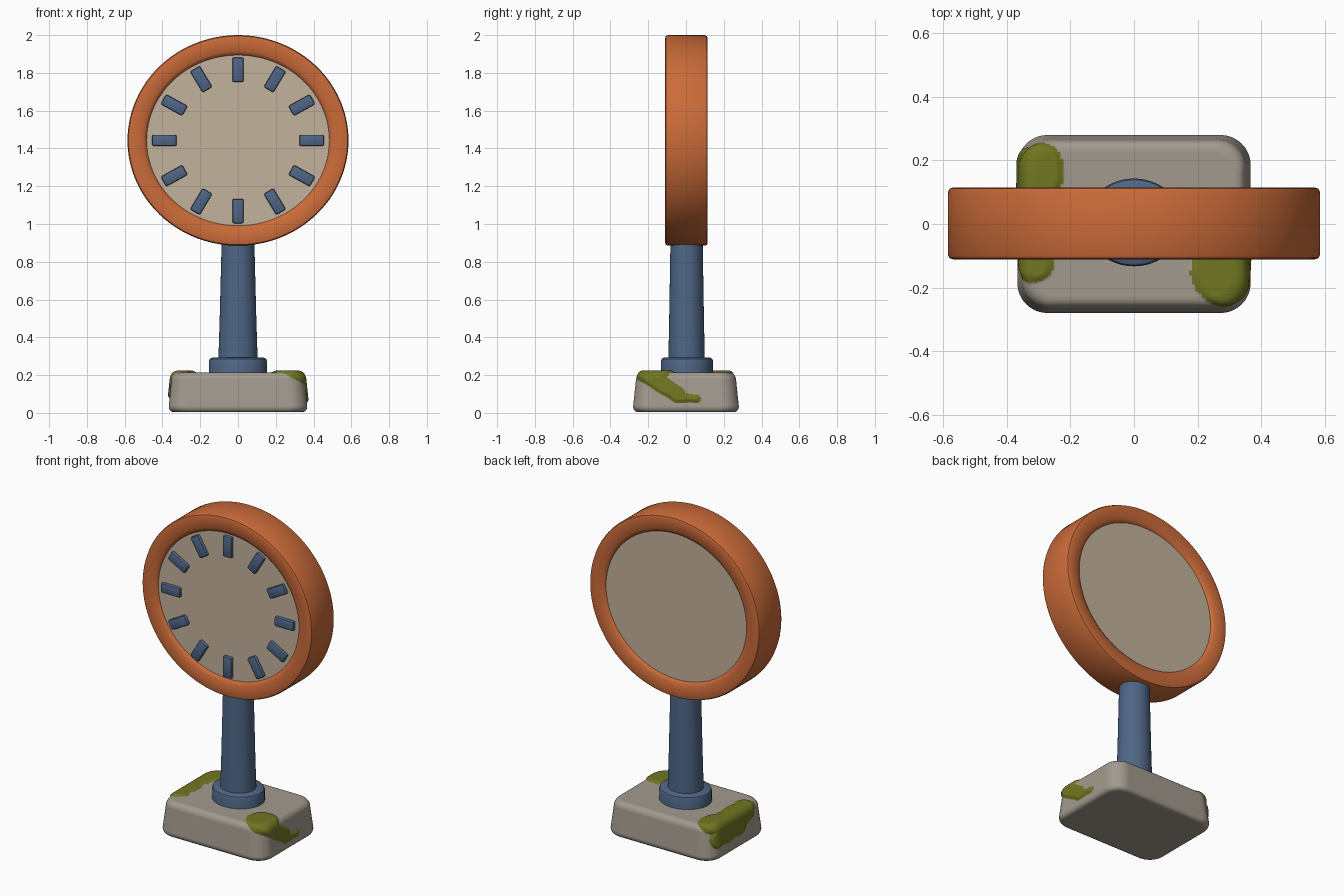
import bpy, bmesh, math
from mathutils import Vector

if "Cube" in bpy.data.objects:
    bpy.data.objects.remove(bpy.data.objects["Cube"])


def srgb(r, g, b):
    def lin(c):
        c /= 255
        return c / 12.92 if c <= 0.04045 else ((c + 0.055) / 1.055) ** 2.4
    return (lin(r), lin(g), lin(b), 1)


def material(name, col):
    m = bpy.data.materials.new(name)
    m.diffuse_color = srgb(*col)
    m.use_nodes = True
    m.node_tree.nodes["Principled BSDF"].inputs["Base Color"].default_value = m.diffuse_color
    return m


ORANGE = material("orange", (203, 107, 57))
CREAM = material("cream", (196, 178, 156))
BLUE = material("slate blue", (79, 102, 134))
STONE = material("grey stone", (162, 154, 143))
MOSS = material("moss green", (112, 118, 33))


def finish(bm, name, *mats):
    bmesh.ops.recalc_face_normals(bm, faces=bm.faces[:])
    me = bpy.data.meshes.new(name)
    bm.to_mesh(me)
    bm.free()
    ob = bpy.data.objects.new(name, me)
    bpy.context.collection.objects.link(ob)
    for m in mats:
        me.materials.append(m)
    for o in bpy.context.selected_objects:
        o.select_set(False)
    ob.select_set(True)
    bpy.context.view_layer.objects.active = ob
    bpy.ops.object.shade_smooth_by_angle(angle=math.radians(35))
    return ob


def lathe(name, rings, mat, axis, centre, closed=False, n=96):
    """rings: (rx, r_other, height along axis); axis 'Y' or 'Z'."""
    bm = bmesh.new()
    loops = []
    for rx, ro, h in rings:
        loop = []
        for i in range(n):
            a = 2 * math.pi * i / n
            c, s = rx * math.cos(a), ro * math.sin(a)
            p = Vector((c, h, s)) if axis == 'Y' else Vector((c, s, h))
            loop.append(bm.verts.new(p + Vector(centre)))
        loops.append(loop)
    pairs = list(zip(loops, loops[1:]))
    if closed:
        pairs.append((loops[-1], loops[0]))
    else:
        bm.faces.new(loops[0])
        bm.faces.new(loops[-1])
    for p, q in pairs:
        for i in range(n):
            j = (i + 1) % n
            bm.faces.new((p[i], p[j], q[j], q[i]))
    return finish(bm, name, mat)


CZ = 1.4425
RX, RZ = 0.585, 0.5575       # outer rim
IX, IZ = 0.478, 0.446        # opening
CENTRE = (0, 0.002, CZ)

# clock rim: rounded rectangular section swept round an oval
section = [(0, -0.08), (0, 0.08), (0.008, 0.098), (0.025, 0.109),
           (0.09, 0.113), (0.102, 0.109), (0.107, 0.098),
           (0.107, -0.098), (0.102, -0.109), (0.09, -0.113),
           (0.025, -0.109), (0.008, -0.098)]
rim = []
for d, y in section:
    t = d / 0.107
    rim.append((IX + (RX - IX) * t, IZ + (RZ - IZ) * t, y))
lathe("clock_rim", rim, ORANGE, 'Y', CENTRE, closed=True)

# dial plate, seen on front and back
lathe("dial", [(IX + 0.02, IZ + 0.02, -0.092), (IX + 0.02, IZ + 0.02, 0.092)],
      CREAM, 'Y', CENTRE)

# twelve hour markers
bm = bmesh.new()
for k in range(12):
    a = k * math.pi / 6
    u = Vector((0.39 * math.cos(a), 0, 0.374 * math.sin(a)))
    d = u.normalized()
    s = Vector((-d.z, 0, d.x))
    new = bmesh.ops.create_cube(bm, size=1)["verts"]
    for v in new:
        x, y, z = v.co
        v.co = u + d * (x * 0.13) + s * (z * 0.06) + Vector((0, y * 0.04 - 0.091, CZ))
bmesh.ops.bevel(bm, geom=bm.edges[:], offset=0.009, segments=2,
                affect='EDGES', profile=0.5)
finish(bm, "hour_markers", BLUE)

# post and collar
lathe("post", [(0.105, 0.097, 0.25), (0.097, 0.092, 0.5), (0.086, 0.085, 0.93)],
      BLUE, 'Z', (0, 0.003, 0), n=40)
lathe("collar", [(0.153, 0.138, 0.18), (0.153, 0.138, 0.275), (0.149, 0.134, 0.286),
                 (0.138, 0.124, 0.292)], BLUE, 'Z', (0, 0.005, 0), n=48)

# moss blobs: (start, end, radius)
blobs = [((0.29, -0.17, 0.21), (0.27, -0.15, 0.21), 0.092),
         ((0.35, -0.19, 0.19), (0.365, -0.05, 0.10), 0.045),
         ((0.365, -0.05, 0.085), (0.365, 0.05, 0.075), 0.026),
         ((-0.30, 0.18, 0.21), (-0.30, 0.15, 0.21), 0.078),
         ((-0.32, -0.12, 0.21), (-0.32, 0.10, 0.21), 0.066),
         ((-0.36, -0.03, 0.14), (-0.355, 0.19, 0.135), 0.058),
         ((-0.36, -0.11, 0.18), (-0.36, 0.0, 0.15), 0.052)]
blobs = [(Vector(a), Vector(b), r) for a, b, r in blobs]


def moss_depth(p):
    best = -1
    for a, b, r in blobs:
        ab = b - a
        t = min(1, max(0, (p - a).dot(ab) / ab.length_squared))
        best = max(best, r - (p - a - ab * t).length)
    return best + 0.004 * math.sin(45 * p.x + 20 * p.z) * math.sin(50 * p.y)


# stone base: fine box rounded in plan and along top and bottom edges
bm = bmesh.new()
bmesh.ops.create_cube(bm, size=2)
bmesh.ops.subdivide_edges(bm, edges=bm.edges[:], cuts=64, use_grid_fill=True)
HX, HY, R, E = 0.37, 0.283, 0.095, 0.035
Z0, Z1 = 0.004, 0.214
for v in bm.verts:
    x, y, w = v.co.x * HX, v.co.y * HY, v.co.z
    dx, dy = abs(x) - (HX - R), abs(y) - (HY - R)
    if dx > 0 and dy > 0:
        k = max(dx, dy) / math.hypot(dx, dy)
        x = math.copysign(HX - R + dx * k, x)
        y = math.copysign(HY - R + dy * k, y)
    z = Z0 + (Z1 - Z0) * (w + 1) / 2
    t = max(0, 1 - min(z - Z0, Z1 - z) / E)
    inset = E * 0.8 * (1 - math.sqrt(max(0, 1 - t * t))) + 0.022 * (z - Z0) / (Z1 - Z0)
    v.co = (x * (1 - inset / HX), y * (1 - inset / HY), z)
bmesh.ops.recalc_face_normals(bm, faces=bm.faces[:])
for f in bm.faces:
    f.material_index = 1 if moss_depth(f.calc_center_median()) > 0 else 0
bm.normal_update()
shift = [(v, v.normal.copy(), moss_depth(v.co)) for v in bm.verts]
for v, n, d in shift:
    if d > 0:
        v.co += n * min(0.01, d * 0.6)
finish(bm, "stone_base", STONE, MOSS)
